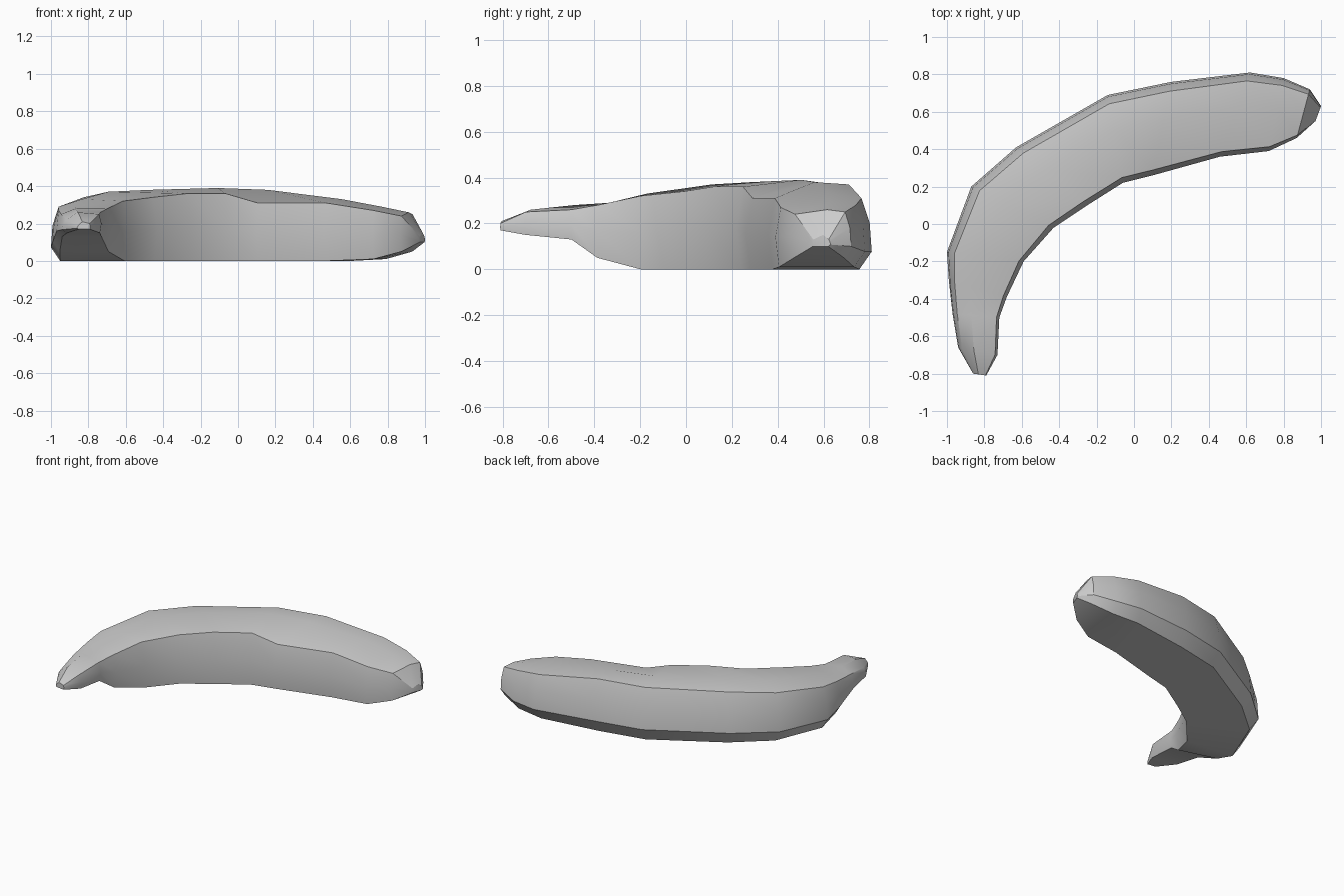
import bpy
import bmesh
import math
from mathutils import Vector

default_cube = bpy.data.objects.get("Cube")
if default_cube:
    bpy.data.objects.remove(default_cube, do_unlink=True)

# Plain grey skin
skin = bpy.data.materials.new("light grey skin")
skin.use_nodes = True
skin_colour = (0.6, 0.6, 0.6, 1)
skin.diffuse_color = skin_colour
skin.node_tree.nodes["Principled BSDF"].inputs["Base Color"].default_value = skin_colour

# Stations from stem to blossom end:
# outer x, outer y, inner x, inner y, underside, outer shoulder, crest, inner shoulder
stations = [
    (-.86, -.80, -.79, -.81, .17, .19, .21, .2),
    (-.94, -.66, -.73, -.7, .15, .22, .26, .25),
    (-.97, -.48, -.72, -.5, .13, .25, .28, .26),
    (-.99, -.3, -.68, -.39, .05, .27, .29, .28),
    (-1, -.15, -.59, -.2, 0, .29, .33, .32),
    (-.87, .2, -.43, -.02, 0, .34, .37, .34),
    (-.63, .41, -.25, .1, 0, .36, .38, .36),
    (-.14, .69, -.06, .22, 0, .37, .39, .36),
    (.2, .76, .1, .26, 0, .37, .38, .31),
    (.62, .81, .46, .36, 0, .31, .33, .31),
    (.8, .78, .72, .39, .01, .28, .29, .27),
    (.94, .72, .87, .46, .05, .25, .26, .24),
    (1, .63, .97, .55, .1, .13, .15, .13),
]


def section(station):
    """One ring: flat underside, steep sides and a gently crowned top."""
    ox, oy, ix, iy, low, shoulder, crest, inner = station
    outer_edge, inner_edge = Vector((ox, oy, 0)), Vector((ix, iy, 0))
    profile = [
        (.12, low),
        (0, low + (shoulder - low) * .25),
        (.02, low + (shoulder - low) * .65),
        (.1, shoulder),
        (.4, crest),
        (.94, inner),
        (1, low + (inner - low) * .5),
        (.96, low),
    ]
    ring = []
    for across, height in profile:
        point = outer_edge.lerp(inner_edge, across)
        point.z = height
        ring.append(point)
    return ring


def loft(name, rings, material):
    """Join successive rings with faces and close both ends."""
    bm = bmesh.new()
    loops = [[bm.verts.new(point) for point in ring] for ring in rings]
    for first, second in zip(loops, loops[1:]):
        for i in range(len(first)):
            j = (i + 1) % len(first)
            bm.faces.new((first[i], first[j], second[j], second[i]))
    bm.faces.new(loops[0])
    bm.faces.new(loops[-1])
    bmesh.ops.recalc_face_normals(bm, faces=bm.faces)
    mesh = bpy.data.meshes.new(name)
    bm.to_mesh(mesh)
    bm.free()
    mesh.materials.append(material)
    obj = bpy.data.objects.new(name, mesh)
    bpy.context.scene.collection.objects.link(obj)
    return obj


# Curved fruit body with its stem
banana = loft("banana_body", [section(s) for s in stations], skin)
bpy.ops.object.select_all(action="DESELECT")
banana.select_set(True)
bpy.context.view_layer.objects.active = banana
bpy.ops.object.shade_smooth_by_angle(angle=math.radians(30))
